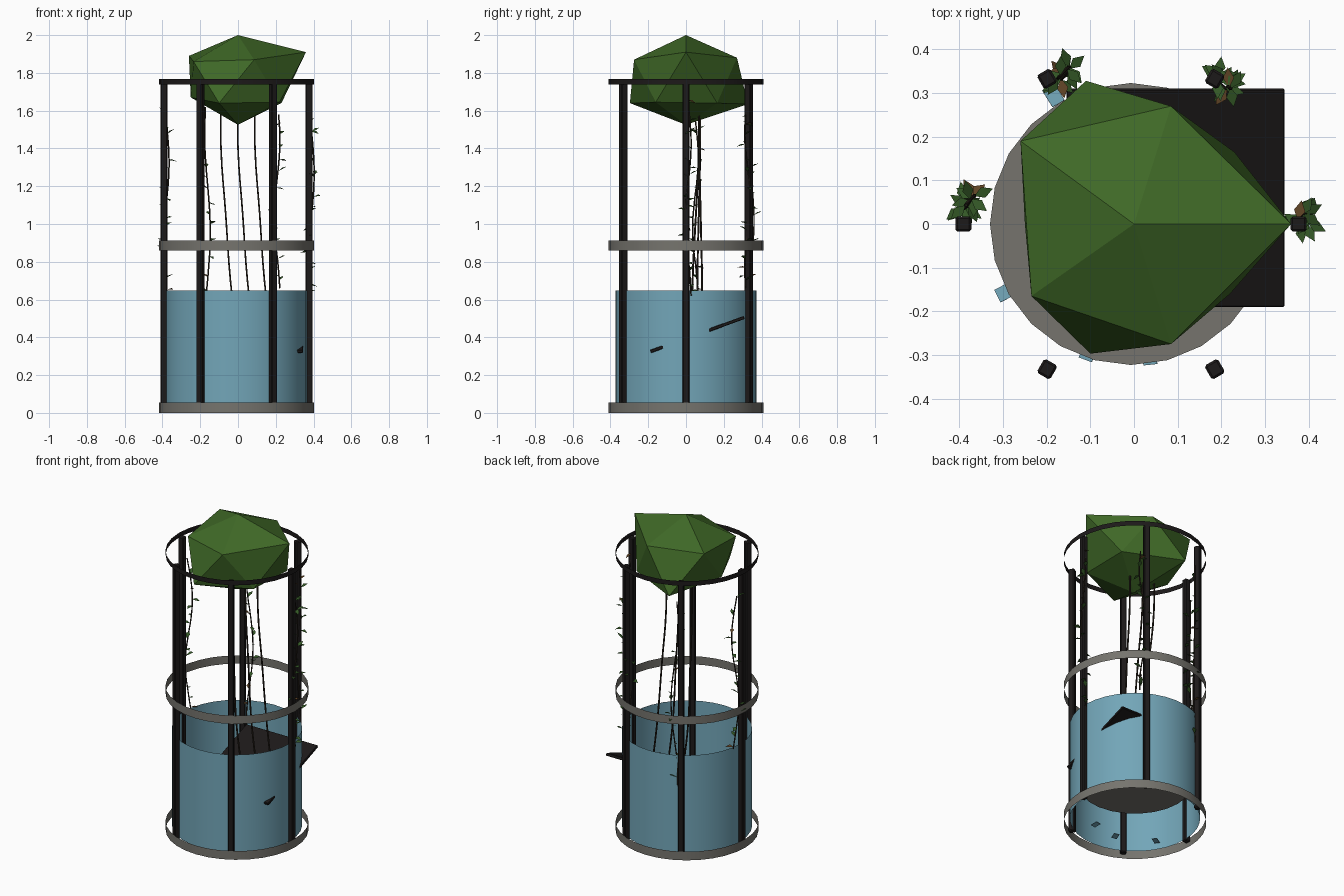
import bpy, bmesh, math, random
from mathutils import Vector, Matrix

if "Cube" in bpy.data.objects:
    bpy.data.objects.remove(bpy.data.objects["Cube"])

random.seed(4)
CX = -0.007


def material(name, rgb):
    m = bpy.data.materials.new(name)
    m.diffuse_color = (*rgb, 1)
    m.use_nodes = True
    m.node_tree.nodes["Principled BSDF"].inputs["Base Color"].default_value = m.diffuse_color
    return m


BLACK = material("black_metal", (0.012, 0.01, 0.01))
STONE = material("dull_grey", (0.18, 0.175, 0.155))
GLASS = material("blue_glass", (0.17, 0.38, 0.48))
GREEN = material("foliage", (0.05, 0.14, 0.02))
LEAF = material("leaf", (0.035, 0.1, 0.02))
DRY = material("dry_leaf", (0.12, 0.06, 0.02))
STEM = material("stem", (0.025, 0.018, 0.012))


def from_bmesh(name, bm, *mats):
    me = bpy.data.meshes.new(name)
    bm.to_mesh(me)
    bm.free()
    ob = bpy.data.objects.new(name, me)
    bpy.context.collection.objects.link(ob)
    for m in mats:
        me.materials.append(m)
    return ob


def smooth(ob):
    for p in ob.data.polygons:
        p.use_smooth = True


def cylinder(name, r, z0, z1, mat, sides=32, caps=False):
    bm = bmesh.new()
    bmesh.ops.create_cone(bm, cap_ends=caps, segments=sides, radius1=r, radius2=r, depth=z1 - z0,
                          matrix=Matrix.Translation((CX, 0, (z0 + z1) / 2)))
    ob = from_bmesh(name, bm, mat)
    if not caps:
        smooth(ob)
    return ob


def box(name, size, loc, rot, mat, bevel=0.003):
    bm = bmesh.new()
    bmesh.ops.create_cube(bm, size=1, matrix=Matrix.Diagonal((*size, 1)))
    ob = from_bmesh(name, bm, mat)
    ob.location, ob.rotation_euler = loc, rot
    if bevel:
        b = ob.modifiers.new("bevel", "BEVEL")
        b.width, b.segments = bevel, 1
    return ob


def tube(name, points, radius, mat):
    cu = bpy.data.curves.new(name, "CURVE")
    cu.dimensions = "3D"
    cu.bevel_depth, cu.bevel_resolution, cu.resolution_u = radius, 1, 4
    sp = cu.splines.new("BEZIER")
    sp.bezier_points.add(len(points) - 1)
    for bp, p in zip(sp.bezier_points, points):
        bp.co = p
        bp.handle_left_type = bp.handle_right_type = "AUTO"
    cu.materials.append(mat)
    ob = bpy.data.objects.new(name, cu)
    bpy.context.collection.objects.link(ob)


# Thin ring bands and the open glass tank
cylinder("base_ring", 0.41, 0, 0.055, STONE)
cylinder("middle_ring", 0.41, 0.86, 0.912, STONE)
cylinder("top_ring", 0.41, 1.738, 1.768, BLACK)
cylinder("glass_tank", 0.374, 0.03, 0.648, GLASS)
cylinder("tank_floor", 0.323, 0.25, 0.265, STONE, sides=24, caps=True)

# Six square posts
for i in range(6):
    a = i * math.pi / 3
    box(f"post_{i + 1}", (0.037, 0.035, 1.735),
        (CX + 0.384 * math.cos(a), 0.384 * math.sin(a), 0.8875), (0, 0, a), BLACK, 0.005)

# Tilted plate passing through the glass
box("tilted_plate", (0.5, 0.528, 0.017), (0.095, 0.06, 0.415), (math.radians(20), 0, 0), BLACK)

# Stems from plate to canopy
for i, (y0, y1) in enumerate([(0.035, 0.07), (0.06, 0.075), (0.085, 0.07)]):
    x = 0.09 * (i - 1)
    tube(f"stem_{i + 1}", [(x + 0.085, y0, 0.41), (x + 0.05, y0, 0.7), (x + 0.025, (y0 + y1) / 2, 1.05),
                           (x, y1, 1.4), (x, y1, 1.7)], 0.005, STEM)

# Irregular faceted canopy
RING_UP = [(0.36, 0, 1.91), (0.085, 0.27, 1.88), (-0.26, 0.19, 1.89),
           (-0.235, -0.165, 1.86), (0.085, -0.275, 1.87)]
RING_LOW = [(0.23, 0.165, 1.64), (-0.11, 0.328, 1.635), (-0.25, 0, 1.67),
            (-0.1, -0.297, 1.64), (0.22, -0.16, 1.645)]
bm = bmesh.new()
top, bottom = bm.verts.new((0, 0, 2)), bm.verts.new((0, 0, 1.525))
up = [bm.verts.new(p) for p in RING_UP]
low = [bm.verts.new(p) for p in RING_LOW]
for i in range(5):
    j = (i + 1) % 5
    for f in ((top, up[i], up[j]), (up[i], low[i], up[j]), (low[i], low[j], up[j]), (bottom, low[j], low[i])):
        bm.faces.new(f)
from_bmesh("canopy", bm, GREEN)


# Vines with diamond leaves climbing four posts
def vine(name, x, y, z0, z1):
    n = 9
    pts = []
    for k in range(n):
        t = k / (n - 1)
        pts.append(Vector((x + 0.015 * math.sin(7 * t + x * 9), y + 0.015 * math.cos(8 * t + y * 7),
                           z0 + t * (z1 - z0))))
    tube(name, pts, 0.004, STEM)
    bm = bmesh.new()
    for k in range(18):
        t = (k + random.random()) / 18 * (n - 1)
        s = min(int(t), n - 2)
        p = pts[s].lerp(pts[s + 1], t - s)
        a = random.uniform(0, math.tau)
        out = Vector((math.cos(a), math.sin(a), random.uniform(-0.4, 0.6)))
        side = Vector((-math.sin(a), math.cos(a), random.uniform(-0.3, 0.3)))
        mid = p + out * 0.022 + Vector((0, 0, 0.006))
        f = bm.faces.new([bm.verts.new(v) for v in
                          (p, mid + side * 0.013, p + out * 0.046, mid - side * 0.013)])
        f.material_index = int(random.random() < 0.1)
    from_bmesh(name + "_leaves", bm, LEAF, DRY)


vine("left_vine", -0.38, 0.05, 0.64, 1.6)
vine("right_vine", 0.388, 0.012, 0.62, 1.66)
vine("back_left_vine", -0.162, 0.345, 0.45, 1.62)
vine("back_right_vine", 0.207, 0.325, 0.66, 1.58)

# Small blue chips low in the tank
for i, (x, y, z) in enumerate([(0.035, -0.3, 0.11), (-0.104, -0.29, 0.08),
                               (-0.293, -0.155, 0.06), (-0.185, 0.295, 0.1)]):
    box(f"blue_chip_{i + 1}", (0.045, 0.032, 0.004), (x, y, z), (0.1, 0.1, math.atan2(y, x)), GLASS, 0)
